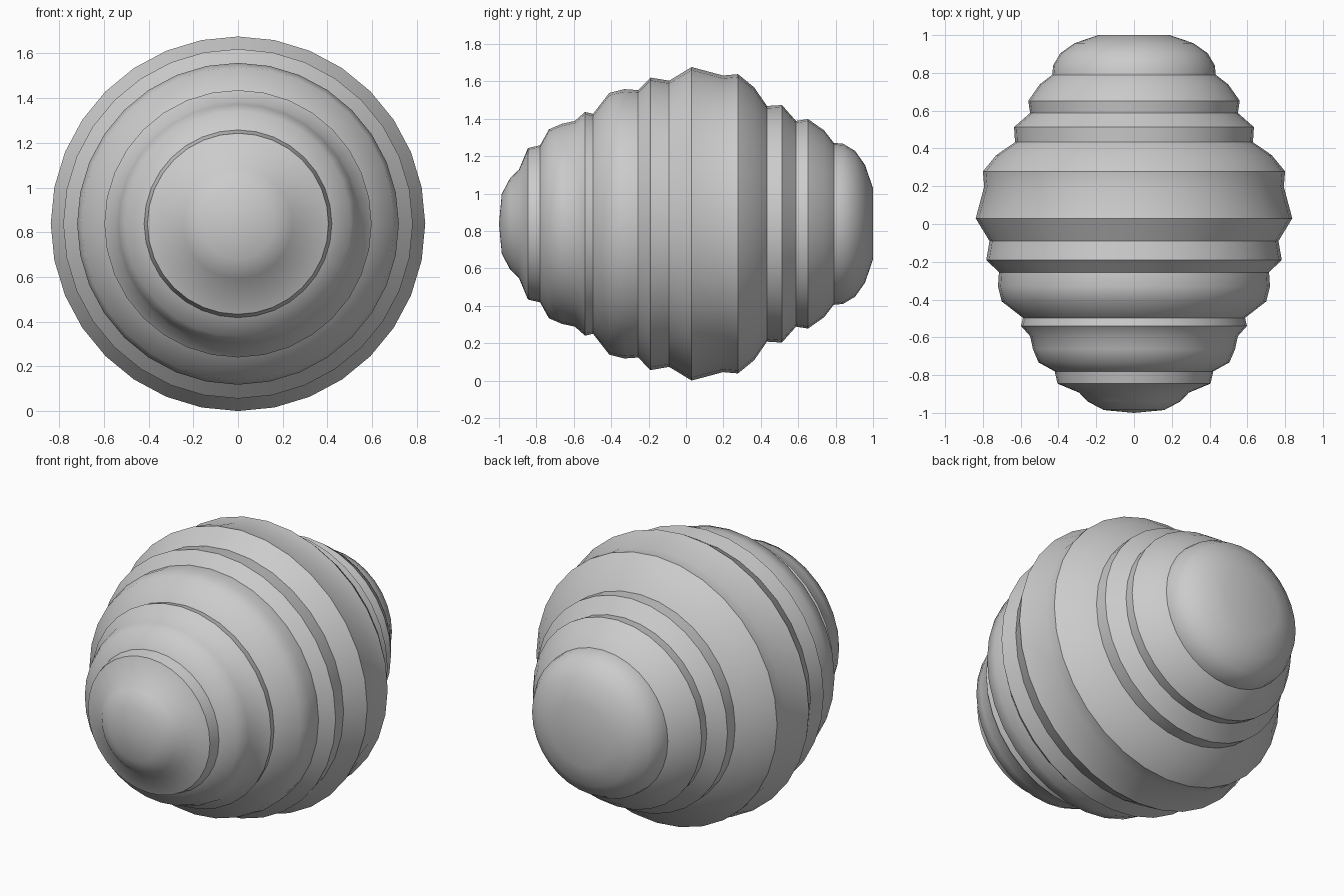
import bpy, bmesh, math

if "Cube" in bpy.data.objects:
    bpy.data.objects.remove(bpy.data.objects["Cube"])

SEGMENTS = 32
CENTRE_Z = 0.838

# Ridged silhouette, front (-y) to back (+y): (y, radius)
PROFILE = [
    (-0.985, 0.16), (-0.94, 0.245), (-0.893, 0.29), (-0.845, 0.405),
    (-0.78, 0.42), (-0.733, 0.505), (-0.663, 0.535), (-0.594, 0.55),
    (-0.54, 0.598), (-0.497, 0.588), (-0.41, 0.70), (-0.33, 0.72),
    (-0.256, 0.715), (-0.19, 0.782), (-0.09, 0.765), (0.03, 0.838),
    (0.198, 0.793), (0.278, 0.80), (0.364, 0.73), (0.433, 0.63),
    (0.513, 0.635), (0.588, 0.55), (0.652, 0.56), (0.738, 0.50),
    (0.79, 0.433), (0.84, 0.428), (0.904, 0.39), (0.957, 0.315), (1.0, 0.19),
]


def lathe(name, profile, front_tip, back_tip):
    """Revolve a profile about the y axis and close both ends at a pole."""
    bm = bmesh.new()
    rings = []
    for y, r in profile:
        ring = []
        for i in range(SEGMENTS):
            a = math.tau * i / SEGMENTS
            ring.append(bm.verts.new((r * math.sin(a), y, CENTRE_Z + r * math.cos(a))))
        rings.append(ring)
    first = bm.verts.new((0, front_tip, CENTRE_Z))
    last = bm.verts.new((0, back_tip, CENTRE_Z))
    for i in range(SEGMENTS):
        j = (i + 1) % SEGMENTS
        for a, b in zip(rings, rings[1:]):
            bm.faces.new((a[i], a[j], b[j], b[i]))
        bm.faces.new((first, rings[0][j], rings[0][i]))
        bm.faces.new((last, rings[-1][i], rings[-1][j]))
    bmesh.ops.recalc_face_normals(bm, faces=bm.faces)
    mesh = bpy.data.meshes.new(name)
    bm.to_mesh(mesh)
    bm.free()
    obj = bpy.data.objects.new(name, mesh)
    bpy.context.collection.objects.link(obj)
    return obj


# Ribbed, hive-like body lying along the y axis
body = lathe("ribbed_body", PROFILE, -1.0, 1.0)
bpy.context.view_layer.objects.active = body
body.select_set(True)
bpy.ops.object.shade_smooth_by_angle(angle=math.radians(40))
